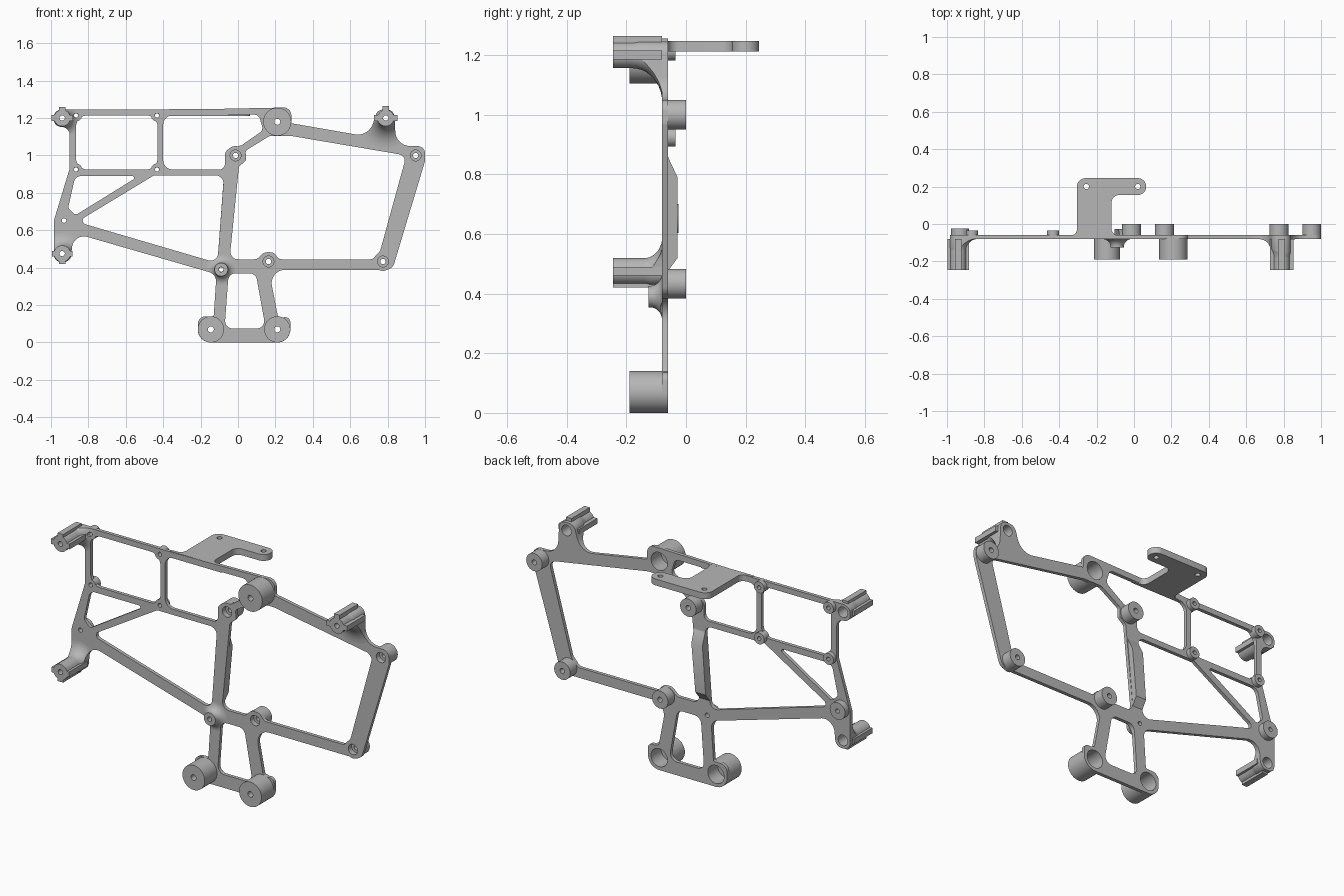
import bpy, bmesh, math
from mathutils import Vector

cube = bpy.data.objects.get("Cube")
if cube:
    bpy.data.objects.remove(cube)

grey = bpy.data.materials.new("cast grey")
grey.use_nodes = True
grey.diffuse_color = (0.47, 0.47, 0.47, 1)
grey.node_tree.nodes["Principled BSDF"].inputs["Base Color"].default_value = (0.47, 0.47, 0.47, 1)

FRONT, BACK = -0.08, -0.06     # faces of the flat frame
parts = []


def add(name, mesh):
    ob = bpy.data.objects.new(name, mesh)
    bpy.context.collection.objects.link(ob)
    mesh.materials.clear()
    mesh.materials.append(grey)
    parts.append(ob)
    return ob


def from_bmesh(name, bm):
    bmesh.ops.recalc_face_normals(bm, faces=bm.faces)
    mesh = bpy.data.meshes.new(name)
    bm.to_mesh(mesh)
    bm.free()
    return add(name, mesh)


def rounded(corners, steps=8):
    """Polygon of (x, y, radius) corners with each corner filleted."""
    out = []
    for i, (x, y, r) in enumerate(corners):
        p = Vector((x, y))
        a = Vector(corners[i - 1][:2]) - p
        b = Vector(corners[(i + 1) % len(corners)][:2]) - p
        half = a.angle(b) / 2
        if r == 0 or half > 1.55:
            out.append(p)
            continue
        t = min(r / math.tan(half), 0.49 * a.length, 0.49 * b.length)
        a.normalize()
        b.normalize()
        rad = t * math.tan(half)
        c = p + (a + b).normalized() * rad / math.sin(half)
        s, e = p + a * t - c, p + b * t - c
        out += [c + s.lerp(e, k / steps).normalized() * rad for k in range(steps + 1)]
    return out


def circle(x, y, r, n=32):
    return [Vector((x + r * math.cos(k * math.tau / n), y + r * math.sin(k * math.tau / n))) for k in range(n)]


def sheet(name, loops, half_thick, upright, offset):
    """Filled outline with holes, as a solid sheet."""
    cu = bpy.data.curves.new(name, 'CURVE')
    cu.dimensions, cu.fill_mode, cu.extrude = '2D', 'BOTH', half_thick
    for loop in loops:
        sp = cu.splines.new('POLY')
        sp.points.add(len(loop) - 1)
        for pt, v in zip(sp.points, loop):
            pt.co = (v.x, v.y, 0, 1)
        sp.use_cyclic_u = True
    tmp = bpy.data.objects.new(name, cu)
    bpy.context.collection.objects.link(tmp)
    dg = bpy.context.evaluated_depsgraph_get()
    mesh = bpy.data.meshes.new_from_object(tmp.evaluated_get(dg))
    bpy.data.objects.remove(tmp)
    bm = bmesh.new()
    bm.from_mesh(mesh)
    bmesh.ops.remove_doubles(bm, verts=bm.verts, dist=1e-5)
    for v in bm.verts:
        x, y, z = v.co
        v.co = (x, offset - z, y) if upright else (x, y, offset + z)
    return from_bmesh(name, bm)


def lathe(name, x, z, profile, n=40):
    """Closed (radius, y) profile turned about an axis along y."""
    bm = bmesh.new()
    rings = [[bm.verts.new((x + r * math.cos(k * math.tau / n), y, z + r * math.sin(k * math.tau / n)))
              for k in range(n)] for r, y in profile]
    for i in range(len(rings)):
        a, b = rings[i - 1], rings[i]
        for k in range(n):
            j = (k + 1) % n
            bm.faces.new((a[k], a[j], b[j], b[k]))
    return from_bmesh(name, bm)


def boss(name, x, z, r, end, base, hole, bore, floor):
    lathe(name, x, z, [(r, end), (r, base), (bore, base), (bore, floor), (hole, floor), (hole, end)])


def box(name, lo, hi):
    bm = bmesh.new()
    bmesh.ops.create_cube(bm, size=1)
    for v in bm.verts:
        v.co = [l + (c + 0.5) * (h - l) for c, l, h in zip(v.co, lo, hi)]
    return from_bmesh(name, bm)


# Boss positions
big = [("upper_barrel", .21, 1.18, .075), ("lower_left_barrel", .21, .07, .07), ("lower_right_barrel", -.145, .07, .07)]
rear = [("centre_rear_boss", -.013, 1.0), ("corner_rear_boss", .95, 1.0),
        ("lower_corner_rear_boss", .775, .433), ("lower_centre_rear_boss", .163, .433)]
posts = [("upper_right_post", -.94, 1.2, .058, 1), ("lower_right_post", -.94, .475, .055, -1), ("upper_left_post", .79, 1.2, .064, 1)]
pads = [(x, z) for x in (-.866, -.433) for z in (1.214, .925)]
hub, side = (-.09, .39), (-.93, .652)

# Frame: outline, windows and bolt holes
outline = [(-.985, 1.245, .04), (-.3, 1.245, 0), (.285, 1.257, .07), (.285, 1.172, .01), (.7, 1.1, .1),
           (.745, 1.245, .04), (.835, 1.245, .04), (.845, 1.05, .09), (1, 1.05, .05), (1, .97, .04),
           (.825, .388, .05), (.165, .388, .07), (.215, .13, .02), (.28, .14, .07), (.28, 0, .07),
           (-.215, 0, .07), (-.215, .14, .065), (-.13, .14, .01), (-.115, .365, .05), (-.88, .586, .08),
           (-.895, .43, .04), (-.985, .43, .04), (-.985, .65, .05), (-.9, .93, .05), (-.9, 1.15, .05),
           (-.985, 1.155, .04)]
windows = [
    [(-.866, .925, .06), (-.43, .925, .06), (-.43, 1.214, .06), (-.866, 1.214, .06)],
    [(-.4, .925, .05), (-.07, .925, .03), (-.07, 1.03, .04), (.02, 1.055, .02), (.135, 1.135, .03),
     (.11, 1.218, .03), (-.4, 1.214, .05)],
    [(-.87, .89, .04), (-.53, .89, .01), (-.87, .68, .02), (-.908, .72, .02)],
    [(-.45, .893, .01), (-.075, .893, .04), (-.11, .425, .04), (-.86, .645, .02)],
    [(-.045, .445, .04), (.1, .445, .03), (.14, .482, .03), (.19, .482, .03), (.22, .445, .03), (.72, .445, .03),
     (.76, .49, .03), (.895, .98, .03), (.87, 1.005, .03), (.28, 1.105, .03), (.17, 1.105, .04),
     (.04, 1.025, .02), (.045, .975, .02), (.005, .94, .02)],
    [(-.05, .37, .04), (.095, .37, .04), (.148, .075, .04), (-.072, .075, .04)],
]
loops = [rounded(outline)] + [rounded(w) for w in windows]
loops += [circle(x, z, .052) for _, x, z, _ in big]
loops += [circle(x, z, .03) for _, x, z in rear]
loops += [circle(p[1], p[2], .031) for p in posts]
loops += [circle(x, z, .012) for x, z in pads + [hub, side]]
sheet("frame", loops, (BACK - FRONT) / 2, True, (FRONT + BACK) / 2)
clip = sheet("flare_clip", loops, 0.2, True, FRONT + .195)
clip.location.y = -.19
clip.hide_render = True

# Bosses, posts with three keys each, and small pads
for name, x, z, r in big:
    boss(name, x, z, r, -.19, BACK, .016, .051, -.15)
for name, x, z in rear:
    boss(name, x, z, .05, 0, FRONT, .014, .029, -.05)
for name, x, z, reach, up in posts:
    boss(name, x, z, .044, -.245, BACK, .014, .03, -.15)
    box(name + "_key_end", (x - .017, -.245, z + min(up * .035, up * reach)),
        (x + .017, FRONT, z + max(up * .035, up * reach)))
    for s in (-1, 1):
        a, b = sorted((x + s * .035, x + s * reach))
        box(name + "_key_side", (a, -.245, z - .015), (b, FRONT, z + .015))
for x, z in pads:
    boss("small_pad", x, z, .032, -.035, FRONT, .011, .0115, -.05)
boss("side_pad", *side, .048, -.025, FRONT, .012, .0125, -.05)
boss("hub", *hub, .036, -.125, BACK, .013, .0135, -.1)


# Curved flares that blend the posts into the frame
def flare(name, x, z, r, spread, height):
    arc = [(r + spread * (1 - math.sin(t)), -.07 - height * (1 - math.cos(t)) - .01)
           for t in [k * math.pi / 20 for k in range(11)]]
    ob = lathe(name, x, z, [(r - .008, -.07)] + [(r + spread, -.07)] + arc + [(r - .008, arc[-1][1])])
    mod = ob.modifiers.new("clip", 'BOOLEAN')
    mod.operation, mod.solver, mod.object = 'INTERSECT', 'EXACT', clip
    bpy.context.view_layer.update()
    dg = bpy.context.evaluated_depsgraph_get()
    mesh = bpy.data.meshes.new_from_object(ob.evaluated_get(dg))
    ob.modifiers.clear()
    ob.data = mesh


flare("upper_left_flare", .79, 1.2, .044, .115, .1)
flare("upper_right_flare", -.94, 1.2, .044, .06, .06)
flare("lower_right_flare", -.94, .475, .044, .07, .06)
flare("hub_flare", *hub, .036, .045, .04)
parts.remove(clip)
bpy.data.objects.remove(clip)

# Stiffening rib behind the centre bar
bm = bmesh.new()
sides = [[], []]
for y, z in [(-.065, .87), (-.052, .84), (-.028, .79), (-.028, .52), (-.065, .47)]:
    sides[0].append(bm.verts.new((-.075 + (z - .9) * .074, y, z)))
    sides[1].append(bm.verts.new(((z - .94) * .092, y, z)))
bm.faces.new(sides[0])
bm.faces.new(sides[1])
for i in range(5):
    bm.faces.new((sides[0][i - 1], sides[0][i], sides[1][i], sides[1][i - 1]))
from_bmesh("centre_rib", bm)

# Hooked shelf reaching back from the top bar
shelf = [(-.37, -.078, 0), (-.37, -.062, 0), (-.305, -.06, .06), (-.305, .245, .045), (.065, .245, .045),
         (.065, .155, .045), (-.12, .155, .04), (-.12, -.06, .06), (-.05, -.062, 0), (-.05, -.078, 0)]
sheet("rear_shelf", [rounded(shelf), circle(-.255, .2, .014), circle(.02, .2, .014)], .018, False, 1.23)

# Smooth the round walls, keep edges crisp
bpy.ops.object.select_all(action='DESELECT')
for ob in parts:
    ob.select_set(True)
bpy.context.view_layer.objects.active = parts[0]
bpy.ops.object.shade_smooth_by_angle(angle=math.radians(35))
